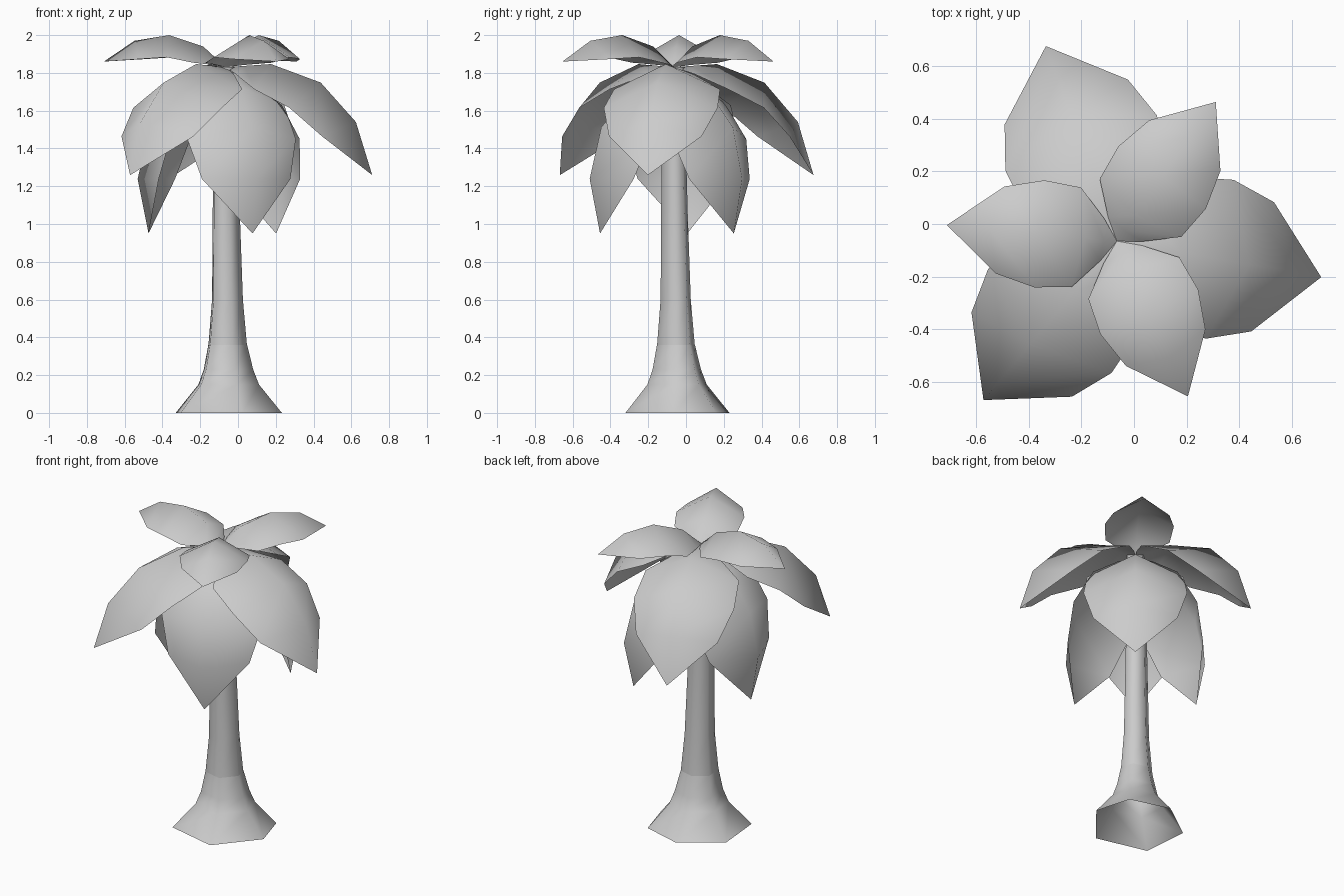
import bpy, math
from mathutils import Vector, Matrix

if "Cube" in bpy.data.objects:
    bpy.data.objects.remove(bpy.data.objects["Cube"])

grey = bpy.data.materials.new("soft_grey")
grey.diffuse_color = (0.6, 0.6, 0.6, 1)
grey.use_nodes = True
grey.node_tree.nodes["Principled BSDF"].inputs["Base Color"].default_value = grey.diffuse_color


def make(name, verts, faces):
    me = bpy.data.meshes.new(name)
    me.from_pydata(verts, [], faces)
    me.materials.append(grey)
    me.shade_smooth()
    ob = bpy.data.objects.new(name, me)
    bpy.context.collection.objects.link(ob)
    return ob


# Uneven six-sided section shared by trunk and foot: (angle, radius)
section = [(-4, .283), (44, .30), (98, .283), (159, .30), (217, .318), (285, .28)]


def tube(name, rings):
    """Open tube through rings of (z, section scale, centre offset)."""
    n = len(section)
    verts = [(c + s * r * math.cos(math.radians(a)), c + s * r * math.sin(math.radians(a)), z)
             for z, s, c in rings for a, r in section]
    faces = [(k * n + i, k * n + (i + 1) % n, (k + 1) * n + (i + 1) % n, (k + 1) * n + i)
             for k in range(len(rings) - 1) for i in range(n)]
    return make(name, verts, faces)


# Trunk and its flared foot, both open ended
tube("root_flare", [(0, 1, -.05), (.15, .57, -.05), (.23, .465, -.051), (.36, .365, -.055)])
tube("trunk", [(.35, .365, -.055), (.6, .29, -.056), (1.1, .252, -.063), (1.83, .21, -.065)])

# Leaf stations: ridge (along, height), edge (along, half width, height)
stations = [((.05, .046), (.055, .08, .012)),
            ((.12, .11), (.155, .19, .024)),
            ((.30, .17), (.296, .204, .053)),
            ((.485, .14), (.445, .166, .043))]


def leaf(name, scale, droop, heading):
    verts = [Vector((0, 0, 0))]
    for (ru, rz), (eu, ev, ez) in stations:
        verts += [Vector((eu, ev, ez)), Vector((ru, 0, rz)), Vector((eu, -ev, ez))]
    verts.append(Vector((.648, 0, .03)))
    tip = len(verts) - 1
    faces = [(0, 2, 1), (0, 3, 2), (tip, tip - 3, tip - 2), (tip, tip - 2, tip - 1)]
    for k in range(len(stations) - 1):
        a = 1 + 3 * k
        faces += [(a, a + 1, a + 4, a + 3), (a + 1, a + 2, a + 5, a + 4)]
    m = (Matrix.Translation((-.065, -.065, 1.83))
         @ Matrix.Rotation(math.radians(heading), 4, 'Z')
         @ Matrix.Rotation(math.radians(droop), 4, 'Y')
         @ Matrix.Scale(scale, 4))
    make(name, [m @ v for v in verts], faces)


# Three tiers of three leaves
for tier, scale, droop, start in (("top", 1, 0, 54.6), ("middle", 1.5, 38.6, -10),
                                  ("lower", 1.5, 67.4, 50)):
    for i in range(3):
        leaf(f"{tier}_leaf_{i + 1}", scale, droop, start + 120 * i)
